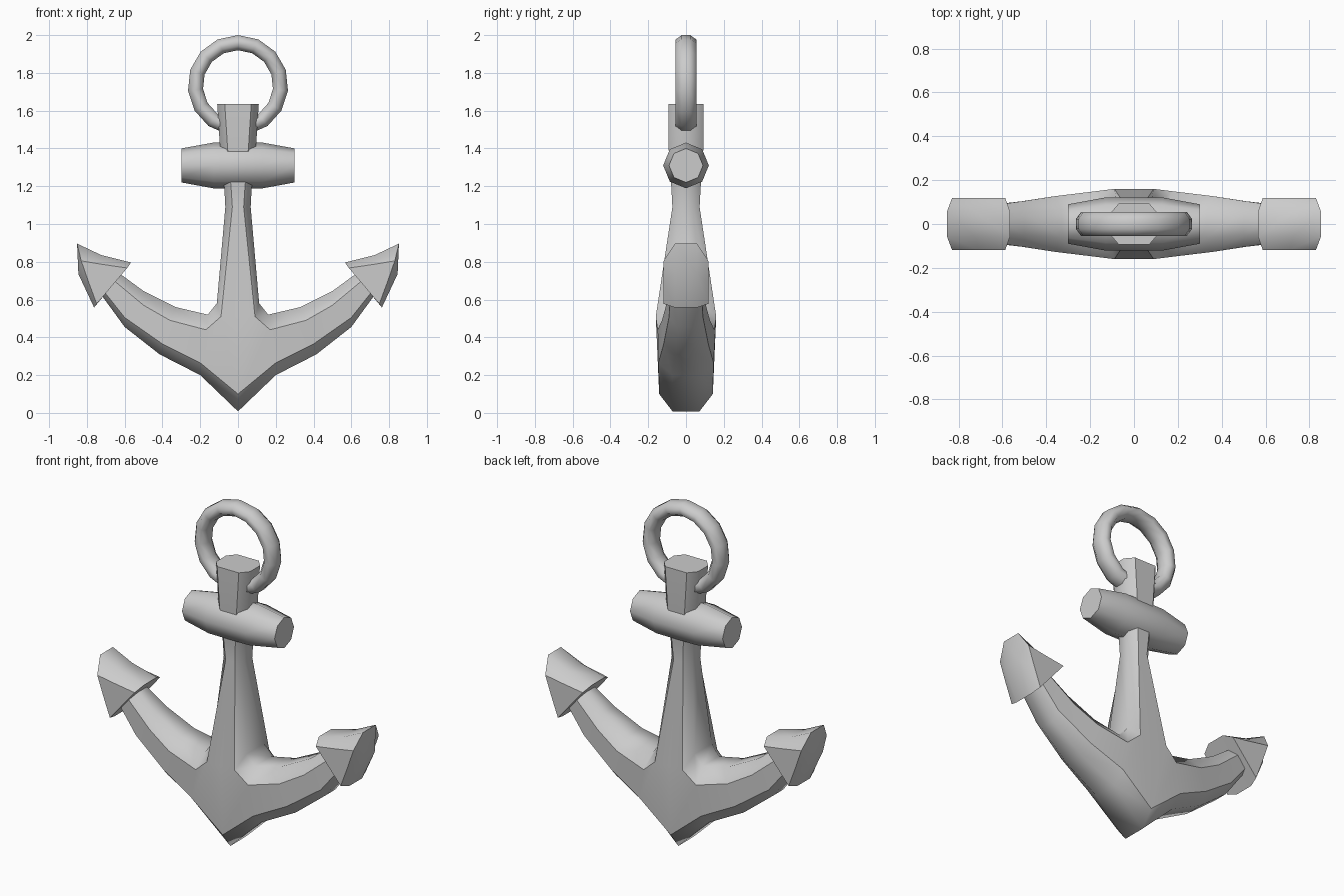
import bpy, bmesh, math
from math import sin, cos, pi, radians

if "Cube" in bpy.data.objects:
    bpy.data.objects.remove(bpy.data.objects["Cube"])


def finish(name, bm, rim=(), mirror=False):
    """Smooth faces, keep rims and steep edges sharp, make the object."""
    bmesh.ops.recalc_face_normals(bm, faces=bm.faces[:])
    for f in bm.faces:
        f.smooth = True
    for e in bm.edges:
        if e.calc_face_angle(0) > radians(60):
            e.smooth = False
    for e in rim:
        e.smooth = False
    me = bpy.data.meshes.new(name)
    bm.to_mesh(me)
    bm.free()
    ob = bpy.data.objects.new(name, me)
    bpy.context.collection.objects.link(ob)
    if mirror:
        ob.modifiers.new("Mirror", "MIRROR").use_axis[0] = True
    return ob


def slab(name, outer, face, panels, extra=(), closed=False):
    """Bevelled slab: outer (x,z) silhouette, face (x,z,half depth) outline,
    panels index the front/back face polygons. Mirrored across x = 0."""
    bm = bmesh.new()
    rows = [[], [], [], []]
    for (ox, oz), (fx, fz, h) in zip(outer, face):
        for row, co in zip(rows, [(fx, -h, fz), (ox, -h / 2, oz),
                                  (ox, h / 2, oz), (fx, h, fz)]):
            row.append(bm.verts.new(co))
    n = len(outer)
    for i in range(n if closed else n - 1):
        j = (i + 1) % n
        for a, b in zip(rows, rows[1:]):
            bm.faces.new((a[i], a[j], b[j], b[i]))
    rim = [e for e in bm.edges
           if all(v in rows[0] for v in e.verts) or all(v in rows[3] for v in e.verts)]
    for row, s in ((rows[0], -1), (rows[3], 1)):
        vs = row + [bm.verts.new((x, s * h, z)) for x, z, h in extra]
        for p in panels:
            bm.faces.new([vs[k] for k in p])
    return finish(name, bm, rim, True)


def loft(name, loops, closed):
    """Skin a list of point loops, joined into a ring or capped."""
    bm = bmesh.new()
    L = [[bm.verts.new(p) for p in loop] for loop in loops]
    m = len(L[0])
    for i in range(len(L) if closed else len(L) - 1):
        a, b = L[i], L[(i + 1) % len(L)]
        for k in range(m):
            bm.faces.new((a[k], a[(k + 1) % m], b[(k + 1) % m], b[k]))
    if not closed:
        bm.faces.new(L[0])
        bm.faces.new(L[-1])
    return finish(name, bm)


# Shank and arms in one body: down the shank, out along the arm, back to the keel
outer = [(0, 1.635), (.11, 1.635), (.095, 1.4), (.073, 1.2), (.067, 1.09), (.112, .58),
         (.16, .52), (.33, .56), (.5, .645), (.65, .755),
         (.735, .64), (.6, .455), (.415, .31), (.2, .2), (0, .008)]
face = [(0, 1.635, .093), (.07, 1.635, .093), (.055, 1.4, .092), (.037, 1.2, .078),
        (.03, 1.09, .072), (.09, .51, .16),
        (.17, .44, .15), (.36, .49, .127), (.5, .57, .105), (.68, .72, .08),
        (.715, .65, .08), (.6, .505, .09), (.4, .365, .118), (.2, .265, .146), (0, .1, .142)]
centre = [(0, 1.4, .092), (0, 1.2, .078), (0, 1.09, .072), (0, .51, .16)]
slab("shank_and_arms", outer, face,
     [(0, 1, 2, 15), (15, 2, 3, 16), (16, 3, 4, 17), (17, 4, 5, 18),
      (18, 5, 6, 13, 14), (6, 7, 12, 13), (7, 8, 11, 12), (8, 9, 10, 11)], centre)

# Flukes at the arm ends
slab("flukes",
     [(.566, .796), (.725, .836), (.852, .896), (.845, .735), (.762, .558)],
     [(.587, .767, .118), (.71, .785, .118), (.83, .805, .118),
      (.79, .69, .118), (.748, .577, .118)],
     [(0, 1, 2, 3, 4)], closed=True)

# Barrel-shaped stock
loft("stock", [[(x, r * sin(k * pi / 4), 1.31 + r * cos(k * pi / 4)) for k in range(8)]
               for x, r in ((-.3, .09), (-.13, .121), (.13, .121), (.3, .09))], False)

# Ring through the head
N, c8 = 15, cos(pi / 8)
section = [(.04 * cos(pi / 8 + k * pi / 4) / c8, .055 * sin(pi / 8 + k * pi / 4) / c8)
           for k in range(8)]
loft("ring", [[((.226 + r) * sin(2 * pi * i / N), y, 1.734 + (.226 + r) * cos(2 * pi * i / N))
               for r, y in section] for i in range(N)], True)
